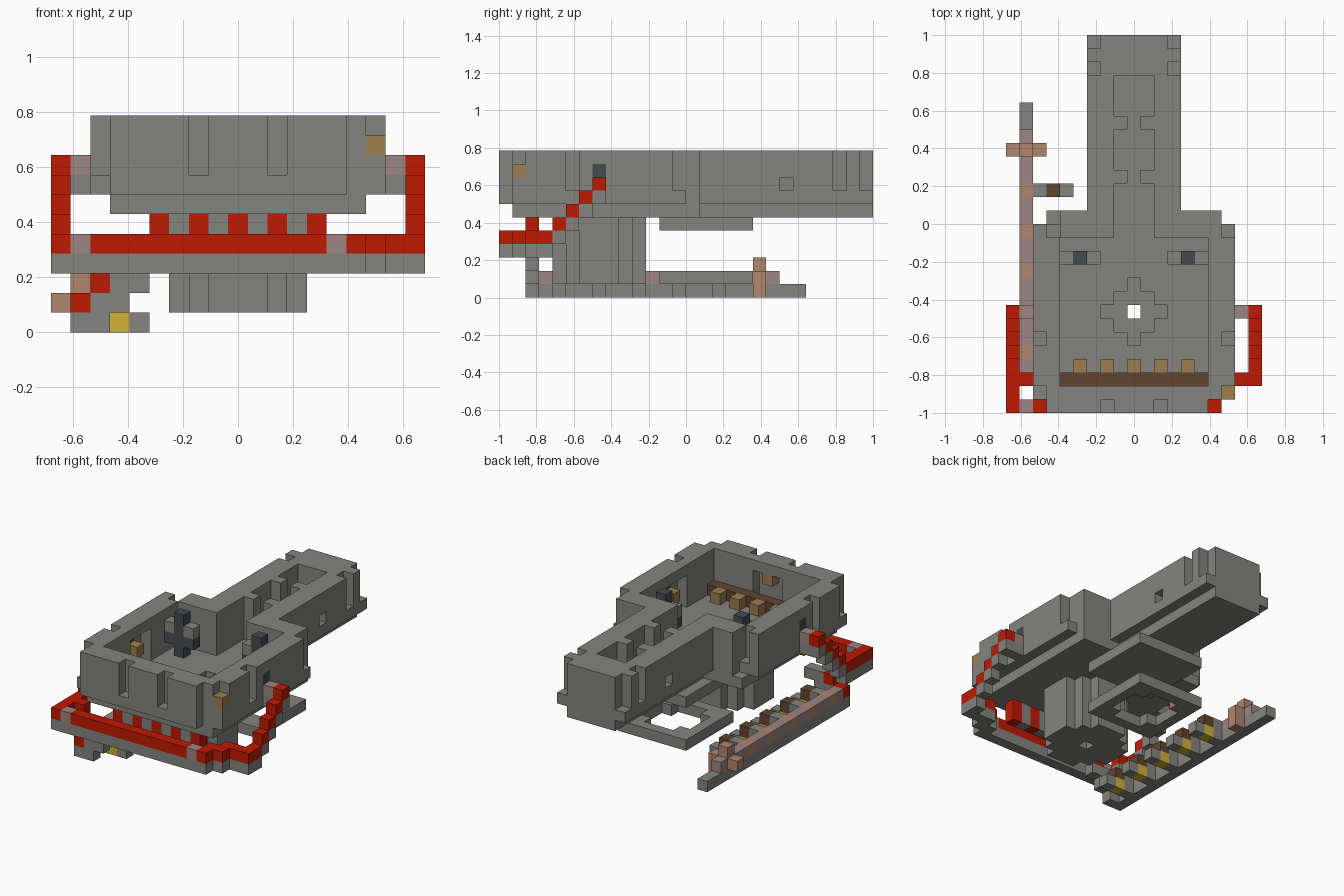
import bpy
import bmesh
from mathutils import Vector

cube = bpy.data.objects.get("Cube")
if cube:
    bpy.data.objects.remove(cube, do_unlink=True)

UNIT = 1 / 14
MIDDLE = 9
COLOURS = {
    "hull grey": (0.23, 0.23, 0.21),
    "rail red": (0.52, 0.01, 0.001),
    "dark slate": (0.056, 0.072, 0.08),
    "seat tan": (0.33, 0.21, 0.08),
    "bench brown": (0.115, 0.06, 0.031),
    "dusty mauve": (0.34, 0.235, 0.225),
    "handle tan": (0.43, 0.24, 0.155),
    "brass yellow": (0.64, 0.44, 0.04),
}
GREY, RED, SLATE, TAN, BROWN, MAUVE, HANDLE, YELLOW = COLOURS
materials = []
for name, rgb in COLOURS.items():
    material = bpy.data.materials.new(name)
    material.use_nodes = True
    material.diffuse_color = (*rgb, 1)
    shader = material.node_tree.nodes["Principled BSDF"]
    shader.inputs["Base Color"].default_value = (*rgb, 1)
    shader.inputs["Roughness"].default_value = 0.9
    materials.append(material)
INDEX = {name: i for i, name in enumerate(COLOURS)}

cells = {}


def span(value):
    """A single cell number or an inclusive (first, last) pair."""
    first, last = value if isinstance(value, tuple) else (value, value)
    return range(first, last + 1)


def block(part, colour, x, y, z, mirror=False):
    for i in span(x):
        for j in span(y):
            for k in span(z):
                cells[i, j, k] = (part, colour)
                if mirror:
                    cells[2 * MIDDLE - i, j, k] = (part, colour)


def carve(x, y, z, mirror=False):
    for i in span(x):
        for j in span(y):
            for k in span(z):
                cells.pop((i, j, k), None)
                if mirror:
                    cells.pop((2 * MIDDLE - i, j, k), None)


# hull floor and double walls
block("hull", GREY, (3, 15), (1, 14), 6)
block("hull", GREY, (2, 16), (1, 13), (7, 10))
block("hull", GREY, (3, 14), 0, (7, 10))
block("hull", GREY, (4, 15), 14, (7, 10))
carve((4, 14), (2, 12), (7, 10))

# outer wall notches
NOTCH = (8, 10)
carve(7, 0, NOTCH, mirror=True)
carve(2, 5, NOTCH, mirror=True)
carve(2, 1, NOTCH, mirror=True)
carve(16, 13, NOTCH)
carve(3, 13, NOTCH)

# lamp niches on the inner walls
carve(3, (6, 8), (7, 9), mirror=True)
carve((8, 10), 1, (7, 9))

# neck with a narrower keel, a long pocket and inner posts
block("neck", GREY, (6, 12), (15, 27), (7, 10))
block("neck", GREY, (7, 11), (15, 27), 6)
carve((8, 10), (13, 24), (7, 10))
for j in (17, 21):
    block("neck", GREY, 8, j, (7, 10), mirror=True)
for j in (25, 27):
    carve(6, j, NOTCH, mirror=True)
carve(6, 21, 8, mirror=True)

# wall lamps and ports
block("lamp", TAN, 16, 1, 9)
block("hull", GREY, 16, 1, 8)
block("lamp", TAN, MIDDLE, 1, 9)
block("lamp", TAN, 3, 7, 8, mirror=True)
block("port", SLATE, 2, 7, 9, mirror=True)

# bench and seats
block("bench", BROWN, (4, 14), 2, 7)
for i in range(5, 14, 2):
    block("seat", TAN, i, 3, 7)

# posts with capped side arms
block("post", SLATE, 5, 11, (7, 10), mirror=True)
for i in (4, 6):
    block("post_arm", SLATE, i, 11, 8, mirror=True)
    block("post_arm", GREY, i, 11, 9, mirror=True)

# stepped round column with a central shaft, and the pit above it
ROUND = {0: 3, 1: 3, 2: 2, 3: 1}
for step, reach in ROUND.items():
    for j in {7 - step, 7 + step}:
        block("column", GREY, (MIDDLE - reach, MIDDLE + reach), j, (1, 5))
for step in range(3):
    reach = 2 - step
    for j in {7 - step, 7 + step}:
        carve((MIDDLE - reach, MIDDLE + reach), j, 6)
carve(MIDDLE, 7, (0, 6))

# upper plate and lower ring under the neck
block("upper_plate", GREY, (6, 12), (12, 18), 5)
block("lower_ring", GREY, (6, 12), (12, 18), 1)
carve((7, 11), (14, 16), 1)
carve((8, 10), (13, 17), 1)

# row of alternating teeth behind the rail
for i in range(5, 14):
    block("front_tooth", RED if i % 2 else GREY, i, 2, (4, 5))

# red rail on a grey base, running round the front
for part, colour, k in (("rail_base", GREY, 3), ("rail", RED, 4)):
    block(part, colour, (0, 15), 0, k)
    block(part, colour, 0, (0, 3), k)
    block(part, colour, 1, 2, k)
    block(part, colour, (15, 16), 1, k)
    block(part, colour, (16, 18), 2, k)
    block(part, colour, 18, (2, 3), k)
for i in (1, 14):
    block("rail_joint", MAUVE, i, 0, 4)

# rail steps climbing to the hull sides
for step in range(4):
    block("rail", RED, 0, 4 + step, 5 + step, mirror=True)
    block("rail_base", GREY, 0, 4 + step, 4 + step, mirror=True)
block("rail_base", GREY, 1, 7, 7, mirror=True)
block("rail_joint", MAUVE, 1, 7, 8, mirror=True)

# long side weapon: blade, spine, teeth, cross handle and bracket
block("blade", GREY, 1, (2, 22), 0)
block("spine", MAUVE, 1, (3, 20), 1)
for j in range(4, 17, 3):
    block("spine", HANDLE, 1, j, 1)
    block("blade_tooth", GREY, 2, j, (0, 1))
    block("blade_tooth", BROWN, 3, j, 1)
    block("blade_tooth", YELLOW, 3, j, 0)
    block("blade_tooth", GREY, 4, j, 0)
block("cross_handle", HANDLE, (0, 2), 19, 1)
block("cross_handle", HANDLE, 1, 19, 2)
block("cross_handle", HANDLE, 2, 19, 0)
block("bracket", RED, 1, 2, 1)
block("bracket", RED, 2, 2, 2)
block("bracket", GREY, (2, 3), 2, 1)
block("bracket", GREY, (3, 4), 2, 2)
block("bracket", GREY, 2, 2, 0)

# turn the exposed cell sides of each part into one mesh
ORIGIN = Vector((-9.5, -14, 0))
AXES = [Vector((1, 0, 0)), Vector((0, 1, 0)), Vector((0, 0, 1))]


def build(part):
    bm = bmesh.new()
    for cell, (owner, colour) in cells.items():
        if owner != part:
            continue
        centre = Vector(cell) + ORIGIN + Vector((0.5, 0.5, 0.5))
        for a in range(3):
            for sign in (-1, 1):
                beside = list(cell)
                beside[a] += sign
                if tuple(beside) in cells:
                    continue
                n = AXES[a] * sign
                u = AXES[(a + 1) % 3]
                v = n.cross(u)
                corners = (-u - v, u - v, u + v, v - u)
                verts = [bm.verts.new((centre + (n + c) / 2) * UNIT) for c in corners]
                bm.faces.new(verts).material_index = INDEX[colour]
    bmesh.ops.remove_doubles(bm, verts=bm.verts, dist=UNIT / 100)
    mesh = bpy.data.meshes.new(part)
    bm.to_mesh(mesh)
    bm.free()
    for material in materials:
        mesh.materials.append(material)
    bpy.context.collection.objects.link(bpy.data.objects.new(part, mesh))


for part in sorted({owner for owner, colour in cells.values()}):
    build(part)
